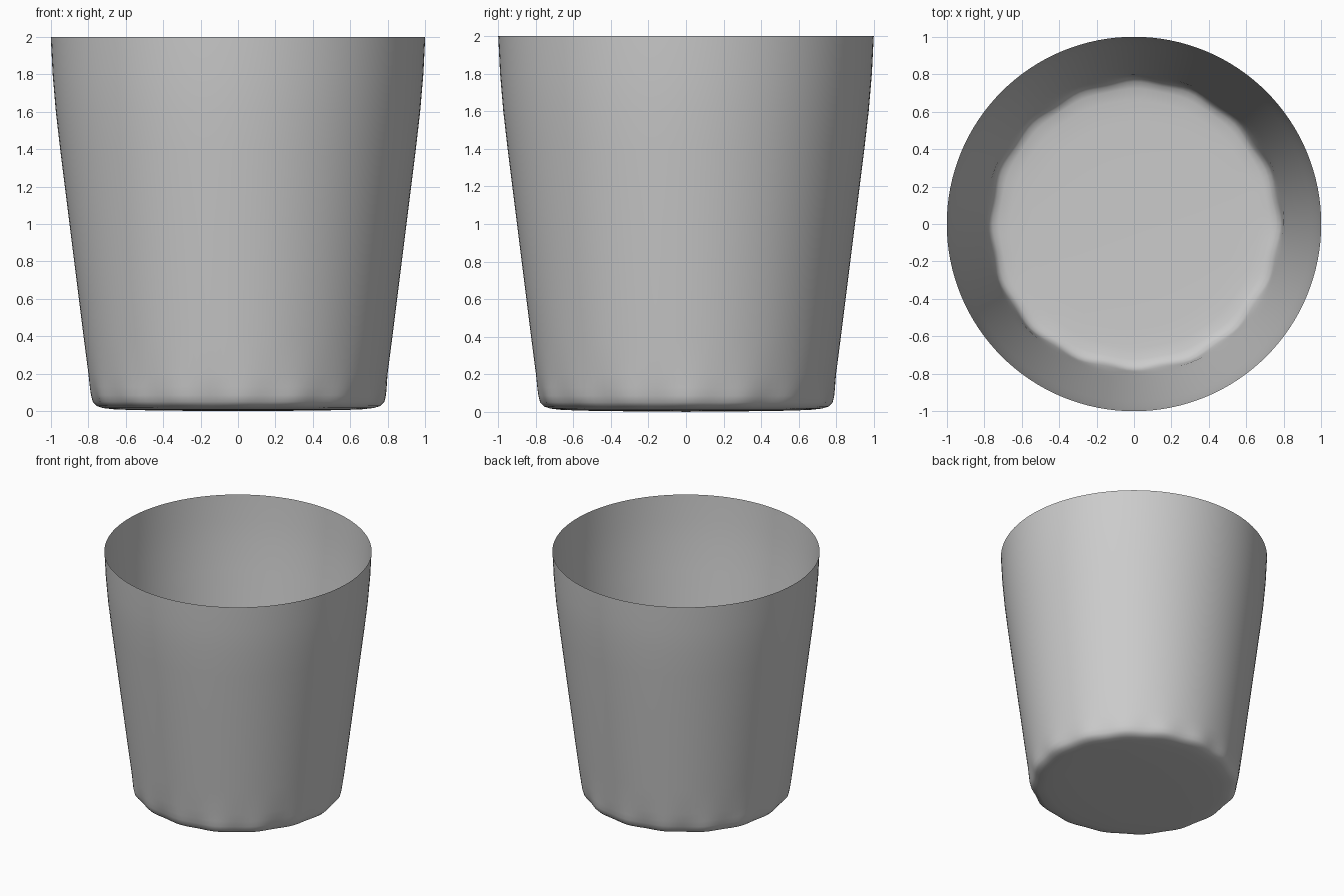
import bpy, bmesh, math

if "Cube" in bpy.data.objects:
    bpy.data.objects.remove(bpy.data.objects["Cube"])

SEG = 128
# cup profile from floor centre to open rim: radius, height, ripple strength
PROFILE = [(0.35, 0.003, 0), (0.55, 0.006, 0), (0.66, 0.010, 0.1), (0.72, 0.017, 0.4),
           (0.752, 0.028, 0.8), (0.772, 0.05, 1), (0.782, 0.085, 0.8), (0.79, 0.13, 0.4),
           (0.799, 0.2, 0), (0.825, 0.4, 0), (0.90, 1.0, 0), (0.95, 1.4, 0),
           (0.973, 1.6, 0), (0.99, 1.8, 0), (1.0, 2.0, 0)]


def ripple(a):
    # uneven soft dents around the base edge
    return 0.007 * math.cos(16 * a) + 0.004 * math.sin(5 * a + 1)


# thin open cup, a single-walled shell
bm = bmesh.new()
rings = []
for r, z, k in PROFILE:
    ring = []
    for i in range(SEG):
        a = 2 * math.pi * i / SEG
        rr = r + k * ripple(a)
        ring.append(bm.verts.new((rr * math.cos(a), rr * math.sin(a), z)))
    rings.append(ring)
centre = bm.verts.new((0, 0, 0))
for i in range(SEG):
    j = (i + 1) % SEG
    bm.faces.new((centre, rings[0][j], rings[0][i]))
    for lo, hi in zip(rings, rings[1:]):
        bm.faces.new((lo[i], lo[j], hi[j], hi[i]))
mesh = bpy.data.meshes.new("cup")
bm.to_mesh(mesh)
bm.free()
for p in mesh.polygons:
    p.use_smooth = True
cup = bpy.data.objects.new("cup", mesh)
bpy.context.collection.objects.link(cup)
